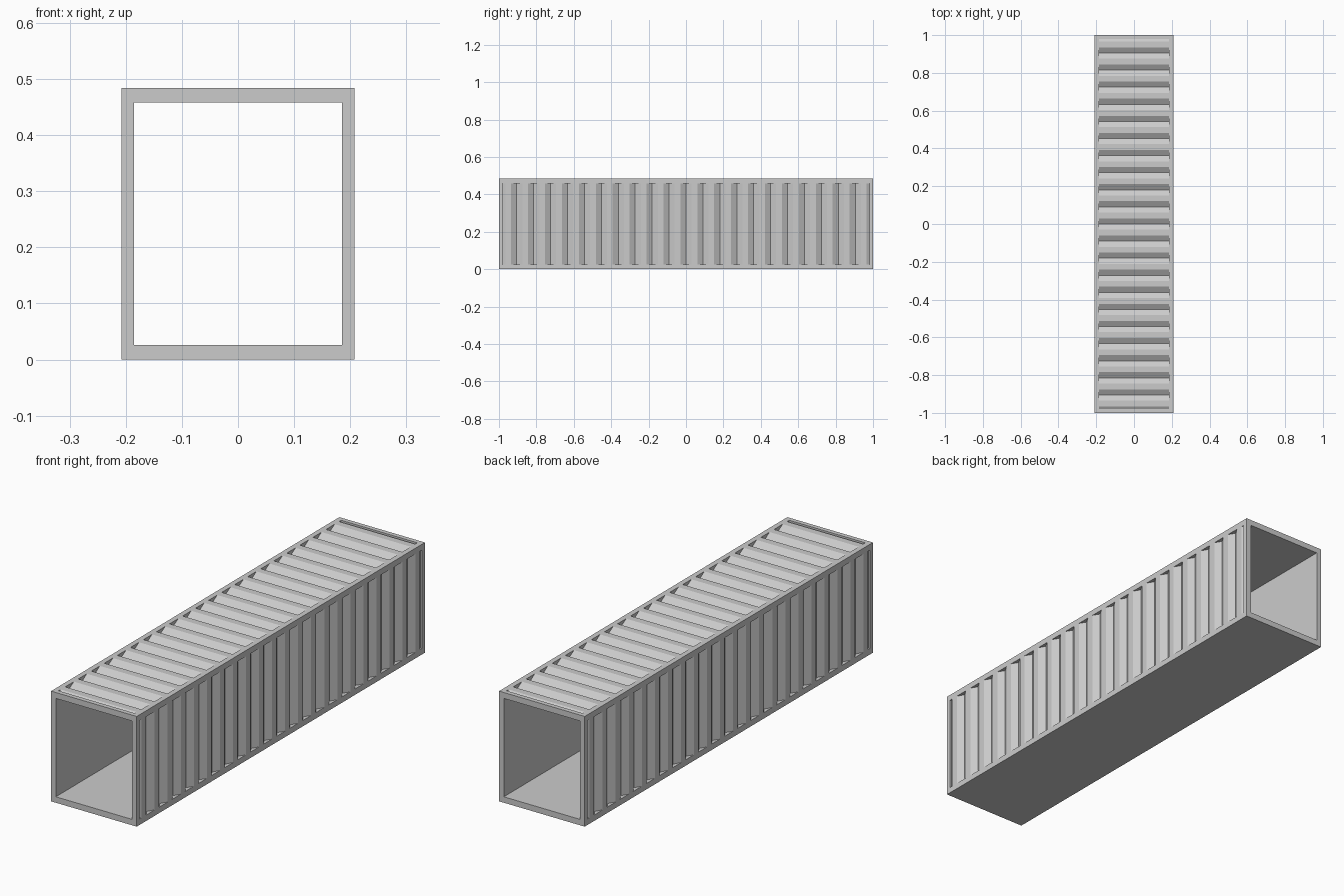
import bpy
import bmesh
from mathutils import Vector

default = bpy.data.objects.get("Cube")
if default:
    bpy.data.objects.remove(default, do_unlink=True)

W, H, HALF = 0.208, 0.484, 1.0    # half width, height, half length
WALL_X, WALL_Z = 0.023, 0.026     # wall thickness
PITCH, COUNT = 0.0905, 21         # corrugation spacing
SLOPE, DEPTH = 0.03, 0.018        # groove half width and depth
END, LIP = 0.98, 0.02             # end of the ribbed area, cutter overhang

steel = bpy.data.materials.new("light grey steel")
steel.use_nodes = True
grey = (0.6, 0.6, 0.6, 1)
steel.diffuse_color = grey
steel.node_tree.nodes["Principled BSDF"].inputs["Base Color"].default_value = grey


def prism(bm, points, offset):
    """Extrude a closed profile along an offset."""
    face = bm.faces.new([bm.verts.new(p) for p in points])
    out = bmesh.ops.extrude_face_region(bm, geom=[face])
    moved = [v for v in out["geom"] if isinstance(v, bmesh.types.BMVert)]
    bmesh.ops.translate(bm, verts=moved, vec=offset)


def finish(bm, name):
    bmesh.ops.recalc_face_normals(bm, faces=bm.faces)
    mesh = bpy.data.meshes.new(name)
    bm.to_mesh(mesh)
    bm.free()
    mesh.materials.append(steel)
    obj = bpy.data.objects.new(name, mesh)
    bpy.context.collection.objects.link(obj)
    return obj


def box(name, x, y, z0, z1):
    bm = bmesh.new()
    prism(bm, [(-x, -y, z0), (x, -y, z0), (x, y, z0), (-x, y, z0)],
          Vector((0, 0, z1 - z0)))
    return finish(bm, name)


def groove_profiles():
    """Groove sections as (along the length, above the surface)."""
    for i in range(COUNT):
        y = (i - (COUNT - 1) / 2) * PITCH
        yield [(y - SLOPE, 0), (y, -DEPTH), (y + SLOPE, 0),
               (y + SLOPE, LIP), (y - SLOPE, LIP)]
    # Half grooves that close the ribbed area at both ends
    start = (COUNT + 1) / 2 * PITCH - SLOPE
    low = -DEPTH * (END - start) / SLOPE
    for s in (-1, 1):
        yield [(s * start, 0), (s * END, low), (s * END, LIP), (s * start, LIP)]


# Container body: a solid block to be hollowed and grooved
body = box("container_body", W, HALF, 0, H)
hollow = box("hollow_cutter", W - WALL_X, HALF + LIP, WALL_Z, H - WALL_Z)

# Grooves across the roof and up both side walls
bm = bmesh.new()
inner = W - WALL_X
for profile in groove_profiles():
    prism(bm, [(-inner, y, H + d) for y, d in profile], Vector((2 * inner, 0, 0)))
    for side in (-1, 1):
        prism(bm, [(side * (W + d), y, WALL_Z) for y, d in profile],
              Vector((0, 0, H - 2 * WALL_Z)))
grooves = finish(bm, "groove_cutter")

# Cut the body
bpy.context.view_layer.objects.active = body
for cutter in (hollow, grooves):
    cutter.hide_render = True
    mod = body.modifiers.new(cutter.name, 'BOOLEAN')
    mod.operation = 'DIFFERENCE'
    mod.solver = 'EXACT'
    mod.object = cutter
    bpy.ops.object.modifier_apply(modifier=mod.name)
    bpy.data.objects.remove(cutter, do_unlink=True)
